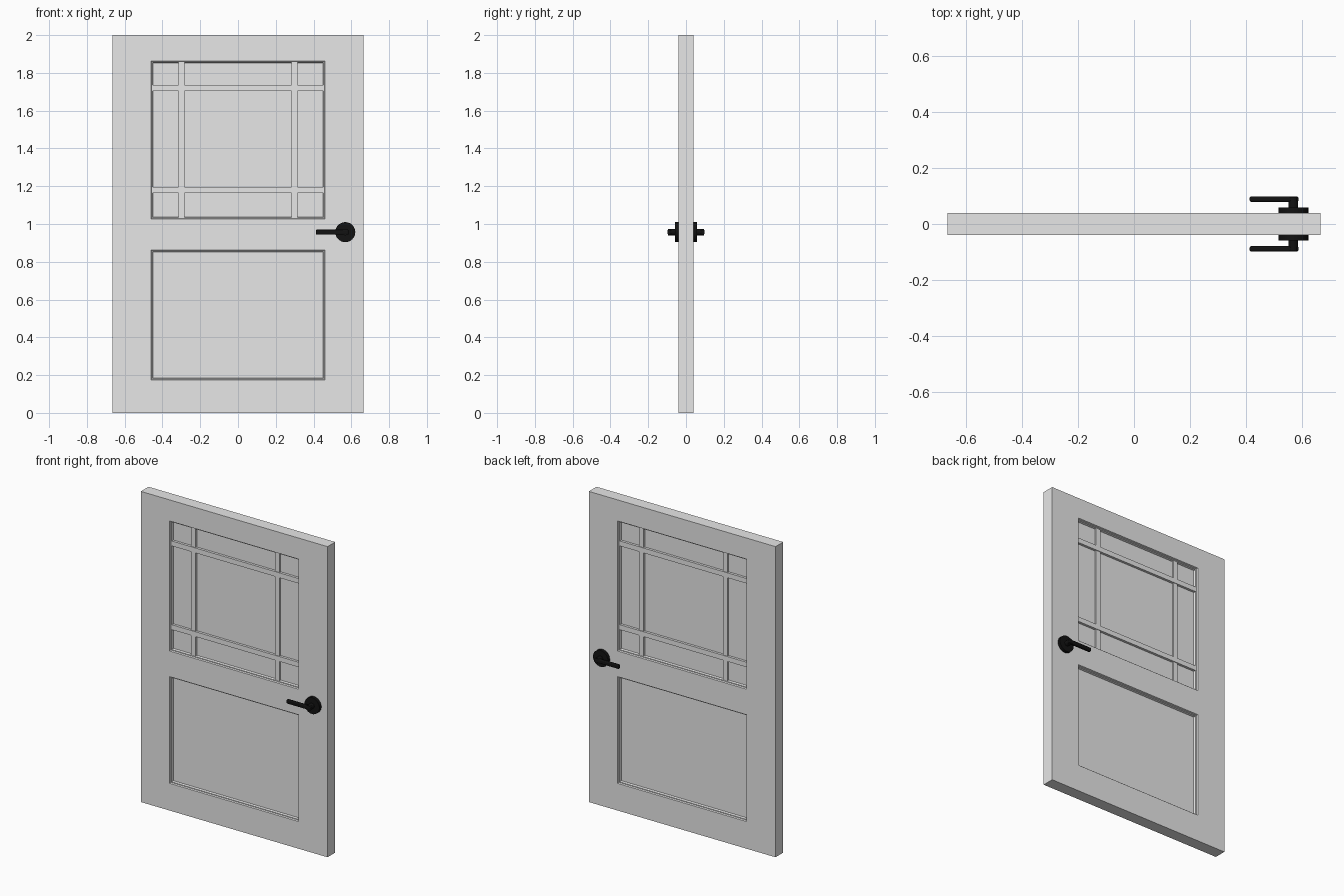
import bpy, bmesh
from mathutils import Matrix, Vector

if "Cube" in bpy.data.objects:
    bpy.data.objects.remove(bpy.data.objects["Cube"], do_unlink=True)

WIDTH, HEIGHT, HALF = 1.33, 2.0, 0.039       # HALF is half the thickness
OPEN_X = 0.46
OPENINGS = [(0.175, 0.862), (1.027, 1.864)]  # lower and upper panel heights
PANEL_Y = 0.015


def make_material(name, value, roughness):
    mat = bpy.data.materials.new(name)
    mat.use_nodes = True
    colour = (value, value, value, 1)
    mat.diffuse_color = colour
    bsdf = mat.node_tree.nodes["Principled BSDF"]
    bsdf.inputs["Base Color"].default_value = colour
    bsdf.inputs["Roughness"].default_value = roughness
    return mat


paint = make_material("grey paint", 0.8, 0.5)
black = make_material("black metal", 0.006, 0.5)


def finish(bm, name, mat):
    mesh = bpy.data.meshes.new(name)
    bm.to_mesh(mesh)
    bm.free()
    mesh.materials.append(mat)
    obj = bpy.data.objects.new(name, mesh)
    bpy.context.collection.objects.link(obj)
    return obj


def box(name, lo, hi, mat, bevel=0):
    lo, hi = Vector(lo), Vector(hi)
    bm = bmesh.new()
    bmesh.ops.create_cube(bm, size=1, matrix=Matrix.Translation((lo + hi) / 2)
                          @ Matrix.Diagonal((hi - lo).to_4d()))
    if bevel:
        bmesh.ops.bevel(bm, geom=bm.edges[:], offset=bevel, segments=3,
                        profile=0.5, affect='EDGES')
    return finish(bm, name, mat)


def disc(name, x, z, radius, y0, y1, mat):
    bm = bmesh.new()
    bmesh.ops.create_cone(bm, cap_ends=True, segments=32, radius1=radius,
                          radius2=radius, depth=abs(y1 - y0),
                          matrix=Matrix.Translation((x, (y0 + y1) / 2, z))
                          @ Matrix.Rotation(1.5707963, 4, 'X'))
    for f in bm.faces:
        f.smooth = len(f.verts) == 4
    for e in bm.edges:
        e.smooth = all(f.smooth for f in e.link_faces)
    return finish(bm, name, mat)


# Door slab: cut into a grid, then step the panel faces inward on both sides
bm = bmesh.new()
bmesh.ops.create_cube(bm, size=1, matrix=Matrix.Translation((0, 0, HEIGHT / 2))
                      @ Matrix.Diagonal((WIDTH, HALF * 2, HEIGHT, 1)))
cuts = [((x, 0, 0), (1, 0, 0)) for x in (-OPEN_X, OPEN_X)]
cuts += [((0, 0, z), (0, 0, 1)) for pair in OPENINGS for z in pair]
for point, normal in cuts:
    bmesh.ops.bisect_plane(bm, geom=bm.verts[:] + bm.edges[:] + bm.faces[:],
                           plane_co=point, plane_no=normal)
bm.normal_update()


def is_panel(f):
    c = f.calc_center_median()
    return (abs(f.normal.y) > 0.9 and abs(c.x) < OPEN_X
            and any(a < c.z < b for a, b in OPENINGS))


panels = [f for f in bm.faces if is_panel(f)]
for width, depth in ((0.003, -0.010), (0.005, 0), (0.003, PANEL_Y - HALF + 0.010)):
    bmesh.ops.inset_individual(bm, faces=panels, thickness=width, depth=depth,
                               use_even_offset=True)
finish(bm, "door_slab", paint)

# Glazing bars and handles on both faces
HX, HZ = 0.568, 0.957
z0, z1 = OPENINGS[1]
for side, s in (("front", -1), ("back", 1)):
    def span(a, b):
        return sorted((s * a, s * b))

    ya, yb = span(PANEL_Y - 0.005, HALF - 0.012)
    for label, x in (("right", -0.299), ("left", 0.299)):
        box(f"{side}_upright_bar_{label}", (x - 0.016, ya, z0 + 0.007),
            (x + 0.016, yb, z1 - 0.007), paint)
    ya, yb = span(PANEL_Y - 0.005, HALF - 0.008)
    for label, z in (("lower", 1.18), ("upper", 1.719)):
        box(f"{side}_cross_bar_{label}", (0.004 - OPEN_X, ya, z - 0.016),
            (OPEN_X - 0.004, yb, z + 0.016), paint)

    disc(f"{side}_handle_rose", HX, HZ, 0.053, s * (HALF - 0.003), s * 0.059, black)
    disc(f"{side}_handle_stem", HX, HZ, 0.017, s * 0.055, s * 0.096, black)
    ya, yb = span(0.079, 0.098)
    box(f"{side}_handle_lever", (0.412, ya, HZ - 0.013),
        (HX + 0.018, yb, HZ + 0.013), black, bevel=0.006)
